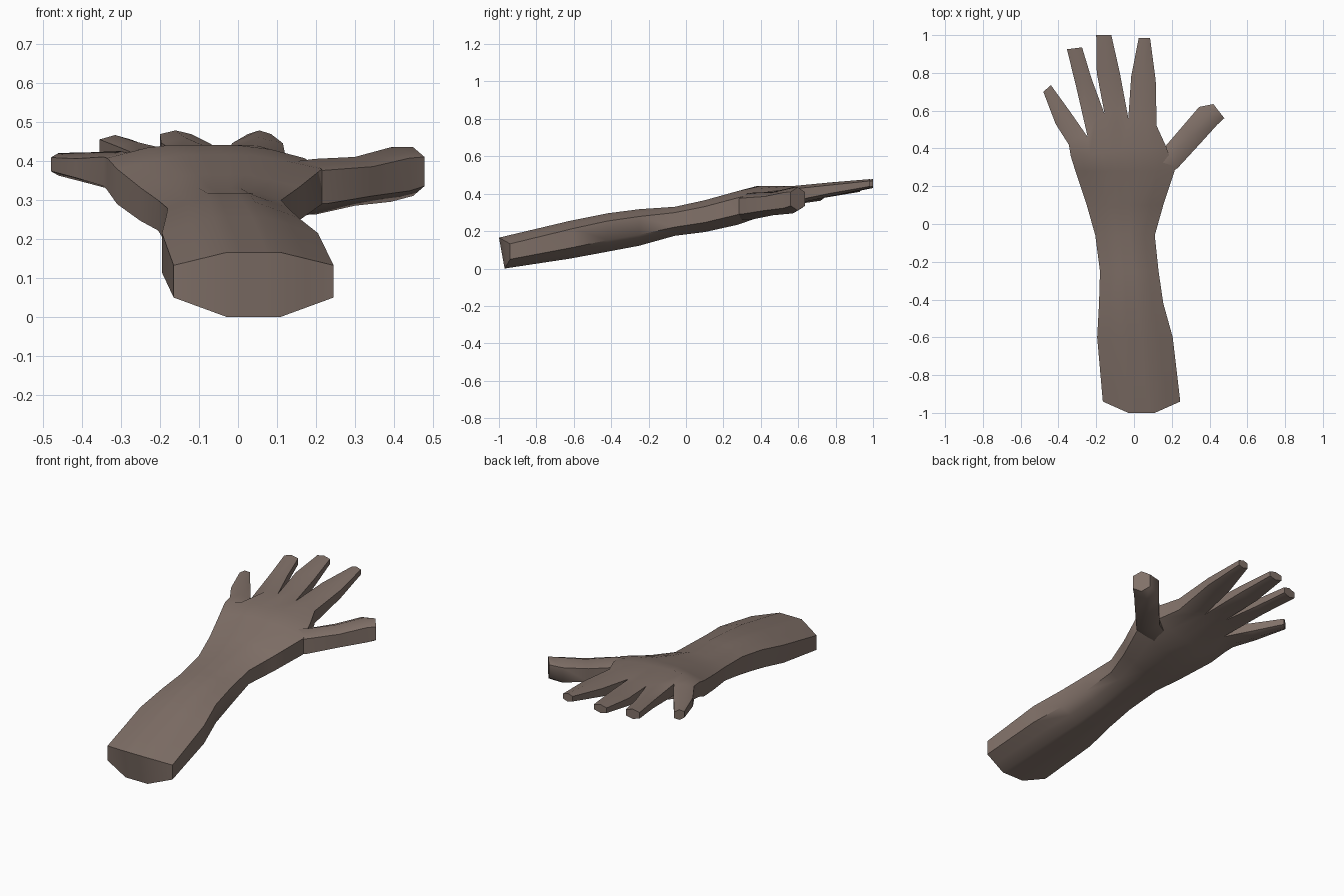
import bpy, bmesh, math
from mathutils import Vector

if "Cube" in bpy.data.objects:
    bpy.data.objects.remove(bpy.data.objects["Cube"])

skin = bpy.data.materials.new("brown skin")
skin.diffuse_color = (0.22, 0.165, 0.14, 1)
skin.use_nodes = True
skin.node_tree.nodes["Principled BSDF"].inputs["Base Color"].default_value = skin.diffuse_color

bm = bmesh.new()


def bridge(a, b):
    """Join two vertex loops of equal length with quads."""
    n = len(a)
    for i in range(n):
        bm.faces.new((a[i], a[(i + 1) % n], b[(i + 1) % n], b[i]))


def loop(top, bot):
    return top + bot[::-1]


def limb_section(y, x0, x1, zb, zt, us, flat, bow, slant=0.0, tilt=0.0):
    """Flattened ring across the arm: a row of top points and a row of bottom points."""
    top, bot = [], []
    for u in us:
        h = min(1, min(u, 1 - u) / flat)
        x, yy, d = x0 + u * (x1 - x0), y + bow * (1 - h) + slant * u, zt - zb
        top.append(bm.verts.new((x, yy, zt - 0.2 * d * (1 - h))))
        bot.append(bm.verts.new((x, yy + tilt * h, zb + 0.3 * d * (1 - h))))
    return top, bot


def digit_section(left, right, zb, zt):
    """Six-sided ring between a left and a right point."""
    d = zt - zb
    lx, rx = Vector(left), Vector(right)
    mid = (lx + rx) / 2
    top = [bm.verts.new((p.x, p.y, zt - k * d)) for p, k in ((lx, .2), (mid, 0), (rx, .2))]
    bot = [bm.verts.new((p.x, p.y, zb + k * d)) for p, k in ((lx, .2), (mid, 0), (rx, .2))]
    return loop(top, bot)


# forearm, wrist and palm
ARM = (0, .17, .33, .42, .5, .58, .67, .83, 1)
PALM = (0, .1, .2, .31, .42, .53, .66, .83, 1)
MIX = [(a + b) / 2 for a, b in zip(ARM, PALM)]
rows = [
    limb_section(-1.0, -.165, .245, 0, .165, ARM, .33, .06, 0, .03),
    limb_section(-.62, -.195, .205, .053, .255, ARM, .33, .02),
    limb_section(-.42, -.185, .155, .09, .295, ARM, .33, 0),
    limb_section(-.25, -.18, .13, .122, .317, ARM, .33, 0),
    limb_section(-.06, -.205, .11, .175, .33, ARM, .3, 0),
    limb_section(.10, -.25, .155, .195, .365, MIX, .3, 0),
    limb_section(.28, -.31, .215, .235, .415, PALM, .3, 0),
    limb_section(.36, -.335, .17, .275, .44, PALM, .25, 0, .05),
]
# knuckle row: alternating finger bases and webs (x, y, bottom, top)
knuckles = [(-.345, .42, .335, .41), (-.30, .46, .32, .425), (-.245, .46, .345, .41),
            (-.205, .55, .34, .435), (-.155, .58, .36, .42), (-.09, .60, .35, .44),
            (-.03, .56, .36, .42), (.045, .56, .34, .44), (.12, .52, .35, .42)]
rows.append(([bm.verts.new((x, y, t)) for x, y, b, t in knuckles],
             [bm.verts.new((x, y, b)) for x, y, b, t in knuckles]))
for a, b in zip(rows, rows[1:]):
    bridge(loop(*a), loop(*b))

# cut end of the forearm
top, bot = rows[0]
for i in range(8):
    bm.faces.new((top[i], top[i + 1], bot[i + 1], bot[i]))

# fingers grow out of the knuckle row: little, ring, middle, index
fingers = [
    [((-.415, .53), (-.335, .59), .34, .422), ((-.48, .70), (-.44, .735), .362, .42)],
    [((-.307, .73), (-.225, .77), .38, .45), ((-.355, .925), (-.275, .935), .41, .466)],
    [((-.197, .80), (-.075, .80), .39, .46), ((-.20, 1.0), (-.12, 1.0), .43, .478)],
    [((-.015, .78), (.115, .76), .385, .46), ((.025, .985), (.085, .985), .43, .478)],
]
top, bot = rows[-1]
for i, sections in enumerate(fingers):
    ring = loop(top[2 * i:2 * i + 3], bot[2 * i:2 * i + 3])
    for s in sections:
        nxt = digit_section(*s)
        bridge(ring, nxt)
        ring = nxt
    bm.faces.new(ring)

# thumb, rooted inside the palm
thumb = [digit_section(*s) for s in (
    ((.06, .35), (.10, .21), .26, .39),
    ((.165, .41), (.23, .295), .262, .405),
    ((.255, .515), (.345, .42), .285, .41),
    ((.345, .62), (.44, .525), .295, .435),
    ((.42, .635), (.478, .56), .31, .435))]
for a, b in zip(thumb, thumb[1:]):
    bridge(a, b)
bm.faces.new(thumb[0])
bm.faces.new(thumb[-1])

bmesh.ops.recalc_face_normals(bm, faces=bm.faces)
mesh = bpy.data.meshes.new("hand_and_forearm")
bm.to_mesh(mesh)
bm.free()
mesh.materials.append(skin)
hand = bpy.data.objects.new("hand_and_forearm", mesh)
bpy.context.collection.objects.link(hand)
bpy.context.view_layer.objects.active = hand
hand.select_set(True)
bpy.ops.object.shade_smooth_by_angle(angle=math.radians(60))
